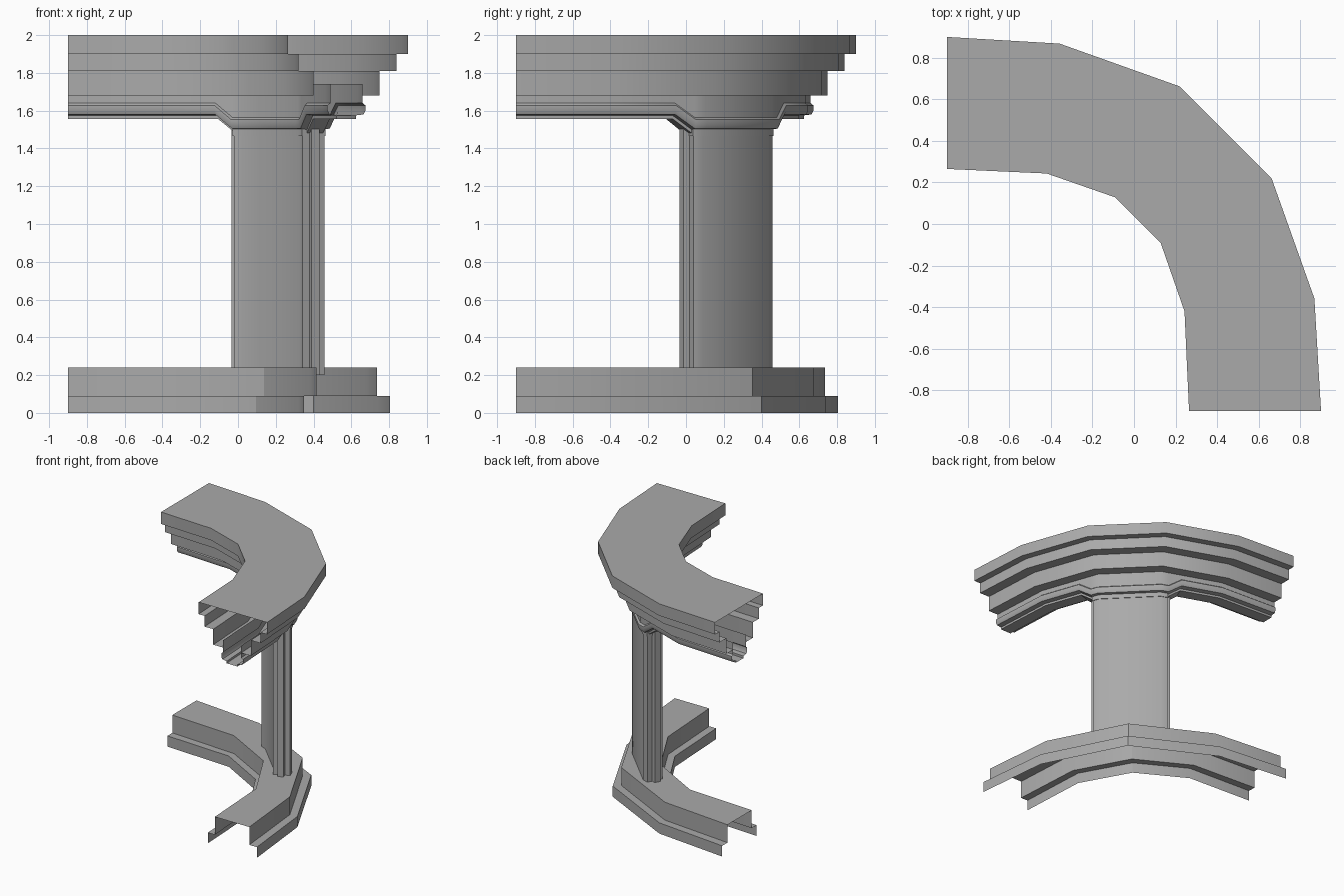
import bpy, bmesh, math
from mathutils import Vector

cube = bpy.data.objects.get("Cube")
if cube:
    bpy.data.objects.remove(cube, do_unlink=True)

stone = bpy.data.materials.new("grey_stone")
stone.use_nodes = True
GREY = (0.4, 0.4, 0.4, 1)
stone.diffuse_color = GREY
stone.node_tree.nodes["Principled BSDF"].inputs["Base Color"].default_value = GREY


def mirrored(points):
    """Complete a plan line across the diagonal."""
    return points + [(y, x) for x, y in reversed(points) if x != y]


# Plan lines: inner and outer edge of the upper and the lower curve
UPPER = (mirrored([(-0.9, 0.265), (-0.42, 0.243), (-0.09, 0.128)]),
         mirrored([(-0.9, 0.9), (-0.358, 0.868), (0.22, 0.662)]))
LOWER = (mirrored([(-0.9, 0.35), (-0.31, 0.32), (0.095, 0.095)]),
         mirrored([(-0.9, 0.805), (-0.27, 0.74), (0.4, 0.4)]))


def plan_point(lines, d, s):
    """Point at depth d across the curve and at station s along it."""
    d0, d1 = lines[0][0][1], lines[1][0][1]
    i = min(int(s), len(lines[0]) - 2)
    inner, outer = (Vector(l[i]).lerp(Vector(l[i + 1]), s - i) for l in lines)
    return inner.lerp(outer, (d - d0) / (d1 - d0))


def sweep(name, lines, stations, profile, closed=False, drop=lambda s, z: 0):
    """Sweep a (depth, height) profile along the plan curve."""
    bm = bmesh.new()
    rings = []
    for s in stations:
        rings.append([bm.verts.new((*plan_point(lines, d, s), z - drop(s, z)))
                      for d, z in profile])
    n = len(profile)
    for a, b in zip(rings, rings[1:]):
        for j in range(n if closed else n - 1):
            k = (j + 1) % n
            bm.faces.new((a[j], a[k], b[k], b[j]))
    if closed:
        bm.faces.new(rings[0])
        bm.faces.new(rings[-1][::-1])
    bmesh.ops.recalc_face_normals(bm, faces=bm.faces)
    mesh = bpy.data.meshes.new(name)
    bm.to_mesh(mesh)
    bm.free()
    obj = bpy.data.objects.new(name, mesh)
    bpy.context.collection.objects.link(obj)
    mesh.materials.append(stone)
    bpy.ops.object.select_all(action='DESELECT')
    obj.select_set(True)
    bpy.context.view_layer.objects.active = obj
    bpy.ops.object.shade_smooth_by_angle(angle=math.radians(30))
    return obj


def slab(name, half, bottom, top, edge, mid=0.567):
    """Curved upright block around the diagonal."""
    box = [(mid - half, bottom), (mid - half, top), (mid + half, top), (mid + half, bottom)]
    return sweep(name, UPPER, [edge, 2, 3, 5 - edge], box, closed=True)


# Stepped cornice, open underneath
sweep("cornice", UPPER, range(6),
      [(0.49, 1.68), (0.4, 1.68), (0.4, 1.81), (0.32, 1.81), (0.32, 1.9), (0.265, 1.9),
       (0.265, 2), (0.9, 2), (0.9, 1.9), (0.84, 1.9), (0.84, 1.81), (0.75, 1.81),
       (0.75, 1.68), (0.66, 1.68)])

# Frieze with a moulding that dips around the pillar head
DIP = [1.667, 1.88]
half = [(0.085, 1.74), (0.085, 1.64), (0.1, 1.628), (0.1, 1.6), (0.09, 1.58),
        (0.05, 1.575), (0.05, 1.557)]
mid = 0.575
frieze = [(mid - w, z) for w, z in half] + [(mid + w, z) for w, z in reversed(half)]
sweep("frieze_moulding", UPPER,
      [0, 1] + DIP + [2, 3] + [5 - s for s in reversed(DIP)] + [4, 5], frieze,
      drop=lambda s, z: 0.075 if DIP[1] <= s <= 5 - DIP[1] and z < 1.7 else 0)

# Pillar with a rib down each narrow end and a collar at its head
slab("pillar", 0.068, 0.2, 1.52, 1.89)
slab("pillar_rib", 0.025, 0.2, 1.52, 1.82)
slab("pillar_collar", 0.073, 1.465, 1.51, 1.88)

# Two-stepped plinth, open underneath
sweep("plinth", LOWER, range(5),
      [(0.35, 0), (0.35, 0.09), (0.415, 0.09), (0.415, 0.24),
       (0.735, 0.24), (0.735, 0.09), (0.805, 0.09), (0.805, 0)])
